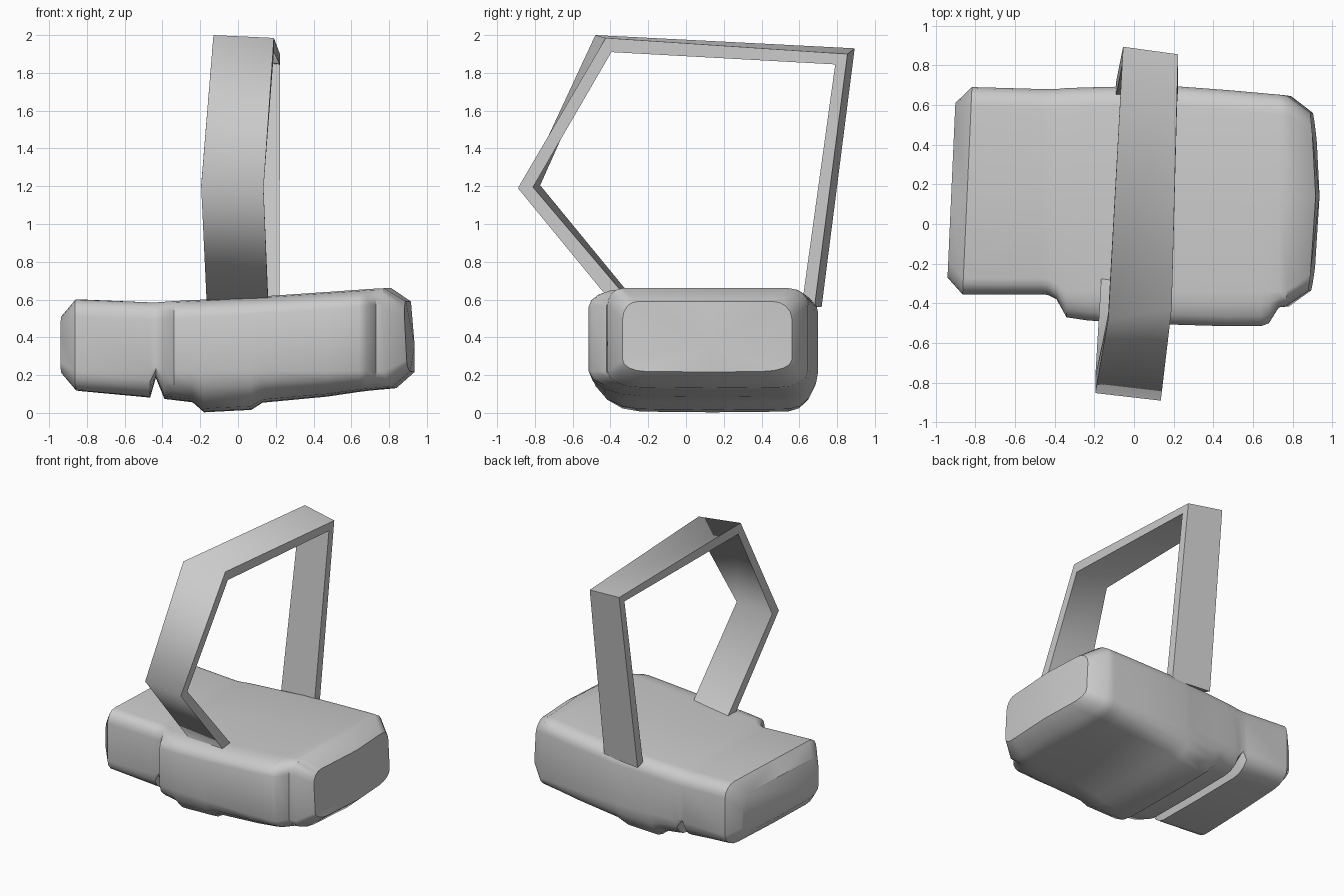
import bpy, bmesh, math

if "Cube" in bpy.data.objects:
    bpy.data.objects.remove(bpy.data.objects["Cube"])


def finish(name, bm, angle):
    bmesh.ops.recalc_face_normals(bm, faces=bm.faces)
    mesh = bpy.data.meshes.new(name)
    bm.to_mesh(mesh)
    bm.free()
    obj = bpy.data.objects.new(name, mesh)
    bpy.context.collection.objects.link(obj)
    bpy.ops.object.select_all(action='DESELECT')
    obj.select_set(True)
    bpy.context.view_layer.objects.active = obj
    bpy.ops.object.shade_smooth_by_angle(angle=math.radians(angle))
    return obj


def bridge(bm, a, b):
    n = len(a)
    for i in range(n):
        bm.faces.new((a[i], a[(i + 1) % n], b[(i + 1) % n], b[i]))


def section(yf, yb, zb, zt):
    """Rounded block cross-section in y, z with a soft belly."""
    rz = max(0.06, 0.22 - zb)
    front = max(0.08, -0.34 - yf)
    low_front = max(0.12, -0.24 - yf)
    corners = [  # centre y, centre z, radius y, radius z, start angle
        (yb - 0.10, zt - 0.09, 0.10, 0.09, 0),
        (yf + front, zt - 0.09, front, 0.09, 90),
        (yf + low_front, zb + rz, low_front, rz, 180),
        (yb - 0.15, zb + rz, 0.15, rz, 270)]
    pts = []
    for cy, cz, ry, rzz, start in corners:
        for k in range(5):
            a = math.radians(start + 90 * k / 4)
            pts.append((cy + ry * math.cos(a), cz + rzz * math.sin(a)))
        if start == 0:
            pts.append((0.14, zt))
        if start == 180:
            pts.append((0.14, zb - 0.004))
    return pts


# body: lofted along x; x, front y, back y, bottom z, top z
SECTIONS = [
    (-0.92, -0.27, 0.61, 0.21, 0.51),
    (-0.84, -0.355, 0.69, 0.12, 0.60),
    (-0.465, -0.355, 0.68, 0.085, 0.585),
    (-0.435, -0.357, 0.68, 0.19, 0.585),
    (-0.39, -0.38, 0.68, 0.078, 0.588),
    (-0.34, -0.47, 0.685, 0.072, 0.592),
    (-0.24, -0.485, 0.688, 0.06, 0.597),
    (-0.18, -0.49, 0.69, 0.007, 0.60),
    (0.07, -0.50, 0.695, 0.02, 0.613),
    (0.13, -0.505, 0.70, 0.058, 0.617),
    (0.47, -0.515, 0.675, 0.09, 0.64),
    (0.64, -0.515, 0.66, 0.115, 0.652),
    (0.68, -0.50, 0.656, 0.12, 0.655),
    (0.73, -0.42, 0.652, 0.125, 0.658),
    (0.80, -0.415, 0.645, 0.135, 0.66),
    (0.90, -0.335, 0.56, 0.22, 0.59)]

bm = bmesh.new()
rings = []
for x, *dims in SECTIONS:
    ring = []
    for y, z in section(*dims):
        dx = 0
        if x < -0.8:      # slanted left end
            dx = 0.045 * (y - 0.17)
        elif x > 0.75:    # bowed, slightly leaning right end
            dx = 0.03 - 0.17 * (y - 0.14) ** 2 - 0.05 * (z - 0.3)
        ring.append(bm.verts.new((x + dx, y, z)))
    rings.append(ring)
for a, b in zip(rings, rings[1:]):
    bridge(bm, a, b)
bm.faces.new(rings[0])
tip = bm.verts.new((0.935, 0.14, 0.36))
for i, v in enumerate(rings[-1]):
    bm.faces.new((v, rings[-1][(i + 1) % len(rings[-1])], tip))
finish("body", bm, 40)

# handle: flat angular band; left x, right x, outer y z, inner y z (right edge)
BAND = [
    (-0.165, 0.16, -0.385, 0.575, -0.305, 0.60),
    (-0.195, 0.135, -0.89, 1.19, -0.81, 1.195),
    (-0.13, 0.19, -0.425, 1.985, -0.395, 1.91),
    (-0.055, 0.222, 0.855, 1.90, 0.79, 1.845),
    (-0.09, 0.22, 0.68, 0.56, 0.615, 0.58)]
LIFT = [-0.01, 0.01, 0.015, 0.03, 0.0]

bm = bmesh.new()
rings = []
for (xl, xr, yo, zo, yi, zi), lift in zip(BAND, LIFT):
    shift = -0.055 if lift == 0.015 else 0.038
    rings.append([bm.verts.new(p) for p in (
        (xr, yo, zo), (xr, yi, zi),
        (xl, yi + shift, zi + lift), (xl, yo + shift, zo + lift))])
for a, b in zip(rings, rings[1:]):
    bridge(bm, a, b)
bm.faces.new(rings[0])
bm.faces.new(rings[-1])
finish("handle", bm, 75)
